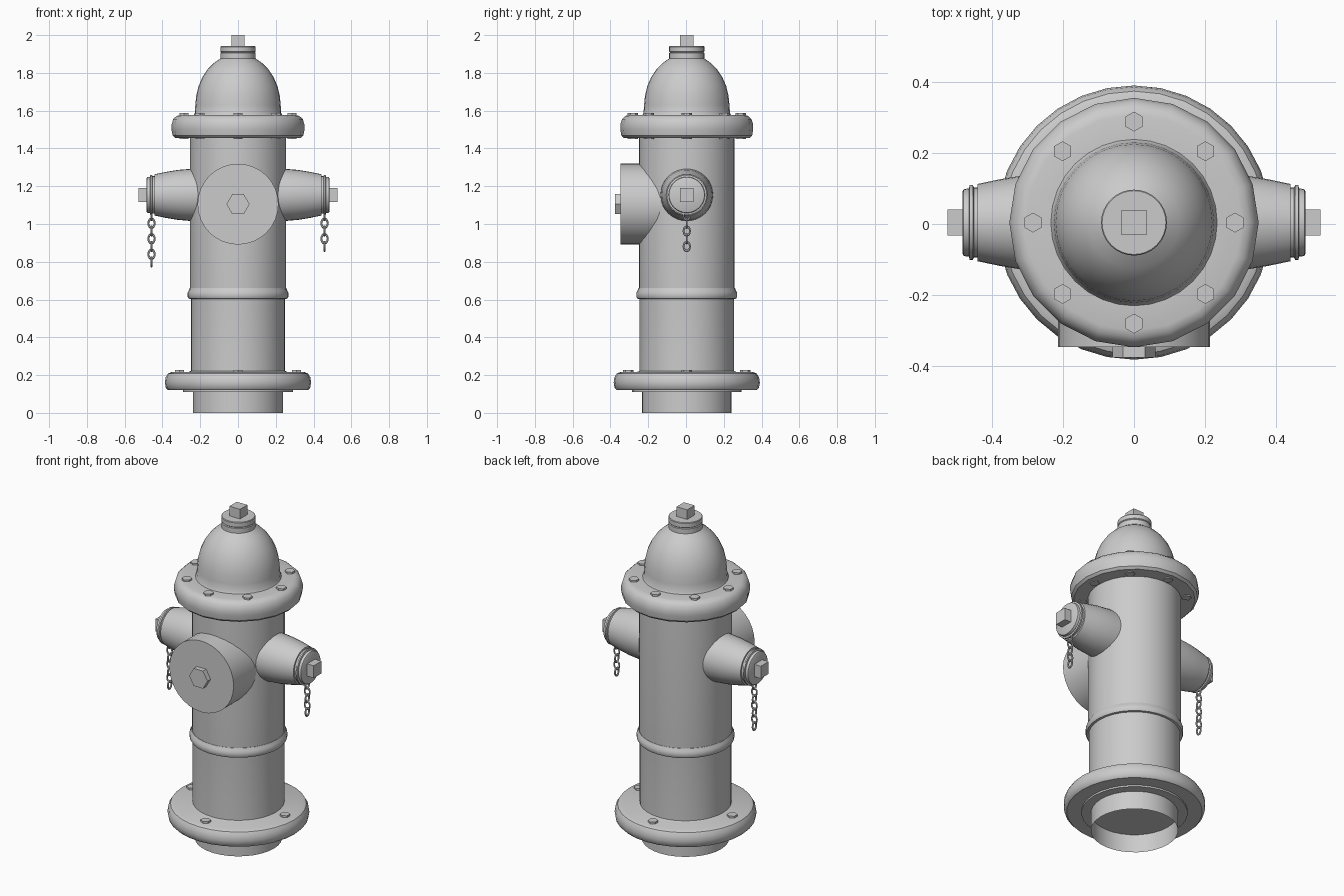
import bpy
from math import pi, cos, sin, radians
from mathutils import Matrix, Vector

if "Cube" in bpy.data.objects:
    bpy.data.objects.remove(bpy.data.objects["Cube"])

CY = 0.004  # centre line of the body in y


def finish(ob, smooth=True):
    if smooth:
        bpy.ops.object.select_all(action='DESELECT')
        ob.select_set(True)
        bpy.context.view_layer.objects.active = ob
        bpy.ops.object.shade_smooth_by_angle(angle=radians(35))
    return ob


def lathe(name, profile, segs=32, matrix=None, smooth=True, phase=0.0):
    """Revolve (radius, height) points round local z; zero radius makes a pole."""
    verts, rings, faces = [], [], []
    for r, z in profile:
        n = 1 if r == 0 else segs
        rings.append([len(verts) + i for i in range(n)])
        for i in range(n):
            a = phase + 2 * pi * i / segs
            verts.append((r * cos(a), r * sin(a), z))
    for a, b in zip(rings, rings[1:]):
        for i in range(segs):
            j = (i + 1) % segs
            if len(a) == 1:
                faces.append((a[0], b[j], b[i]))
            elif len(b) == 1:
                faces.append((a[i], a[j], b[0]))
            else:
                faces.append((a[i], a[j], b[j], b[i]))
    me = bpy.data.meshes.new(name)
    me.from_pydata(verts, [], faces)
    ob = bpy.data.objects.new(name, me)
    bpy.context.collection.objects.link(ob)
    ob.matrix_world = matrix or Matrix.Translation((0, CY, 0))
    return finish(ob, smooth)


def prism(name, r, z0, z1, sides, matrix, phase=0.0):
    return lathe(name, [(0, z0), (r, z0), (r, z1), (0, z1)], sides, matrix, False, phase)


# Foot pipe (open below), foot flange and barrel
lathe("foot_pipe", [(0.238, 0), (0.238, 0.115)])
lathe("foot_flange", [(0, 0.11), (0.29, 0.11), (0.29, 0.12), (0.37, 0.12), (0.382, 0.132),
                      (0.387, 0.16), (0.383, 0.188), (0.371, 0.208), (0.35, 0.217),
                      (0.262, 0.217), (0.25, 0.222)])
lathe("barrel", [(0.25, 0.215), (0.25, 0.60), (0.254, 0.65), (0.254, 1.46)])
lathe("barrel_ring", [(0.25, 0.603), (0.262, 0.605), (0.267, 0.615), (0.267, 0.635),
                      (0.262, 0.645), (0.256, 0.66), (0.25, 0.66)])

# Upper flange and bonnet
lathe("bonnet_flange", [(0.25, 1.455), (0.332, 1.455), (0.346, 1.468), (0.352, 1.50),
                        (0.352, 1.525), (0.343, 1.555), (0.325, 1.572), (0.305, 1.577),
                        (0.22, 1.577)], 20)
lathe("bonnet", [(0.236, 1.575), (0.229, 1.587), (0.226, 1.63), (0.221, 1.68), (0.209, 1.73),
                 (0.188, 1.778), (0.16, 1.82), (0.128, 1.852), (0.09, 1.878)])
lathe("bonnet_cap", [(0.09, 1.87), (0.093, 1.872), (0.093, 1.905), (0.089, 1.909),
                     (0.093, 1.913), (0.093, 1.938), (0.09, 1.942), (0, 1.942)])
prism("operating_nut", 0.035 * 2 ** 0.5, 1.94, 2.0, 4, Matrix.Translation((0, CY, 0)), pi / 4)

# Flange bolts
for name, count, r, z0, z1 in (("bonnet_bolt", 8, 0.285, 1.45, 1.587),
                               ("foot_bolt", 4, 0.31, 0.20, 0.228)):
    for i in range(count):
        a = 2 * pi * i / count
        m = Matrix.Translation((r * cos(a), CY + r * sin(a), 0))
        prism(name, 0.028, z0, z1, 6, m, pi / 6)

# Large front outlet with its hexagonal nut
front = Matrix.Translation((0, 0, 1.105)) @ Matrix.Rotation(pi / 2, 4, 'X')
lathe("front_outlet", [(0.214, 0.12), (0.214, 0.347), (0, 0.347)], 32, front)
prism("front_nut", 0.061, 0.34, 0.377, 6, front)


def chain_link(name, x, z, turned):
    bpy.ops.mesh.primitive_torus_add(major_segments=16, minor_segments=6,
                                     major_radius=0.017, minor_radius=0.005)
    ob = bpy.context.object
    ob.name = name
    spin = Matrix.Rotation(pi / 2 if turned else 0, 4, 'Z')
    stretch = Matrix.Diagonal((1, 1, 1.35, 1))
    ob.data.transform(spin @ stretch @ Matrix.Rotation(pi / 2, 4, 'X'))
    ob.location = (x, CY, z)
    finish(ob)


# Side outlets, capped, each with a hanging chain
for side, s, links in (("right", 1, 4), ("left", -1, 6)):
    m = Matrix.Translation((0, CY, 1.154)) @ Matrix.Rotation(s * pi / 2, 4, 'Y')
    lathe(side + "_outlet", [(0.14, 0.19), (0.138, 0.25), (0.132, 0.32), (0.122, 0.38),
                             (0.109, 0.442), (0.09, 0.442)], 32, m)
    lathe(side + "_cap", [(0.09, 0.44), (0.099, 0.442), (0.099, 0.452), (0.106, 0.455),
                          (0.106, 0.464), (0.096, 0.466), (0.096, 0.47), (0.094, 0.481),
                          (0.088, 0.484), (0, 0.484)], 32, m)
    prism(side + "_cap_nut", 0.037 * 2 ** 0.5, 0.48, 0.527, 4, m, pi / 4)
    for i in range(links + 1):
        chain_link(side + "_chain_link", s * 0.458, 1.045 - 0.041 * i, i % 2 == 0)
